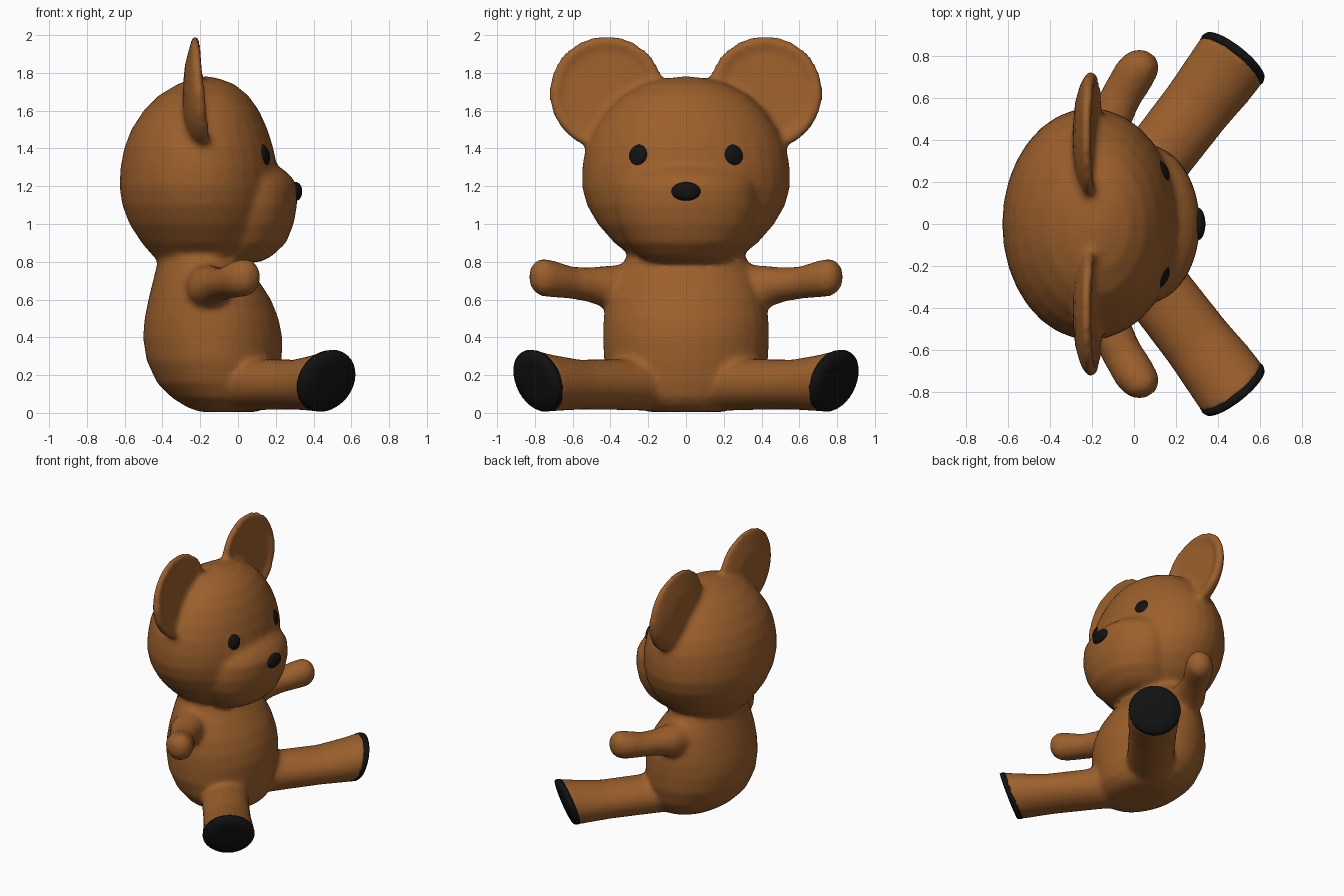
import bpy, bmesh
from math import sin, cos, pi
from mathutils import Vector as V


def material(name, color):
    m = bpy.data.materials.new(name)
    m.diffuse_color = color
    return m


BROWN = material("brown_plush", (0.33, 0.115, 0.025, 1))
BLACK = material("black", (0.006, 0.006, 0.006, 1))


def loft(bm, rings, n=32):
    """Skin elliptical rings given as (centre, half axis, half axis)."""
    loops = [[bm.verts.new(c + u * cos(2 * pi * i / n) + v * sin(2 * pi * i / n))
              for i in range(n)] for c, u, v in rings]
    for a, b in zip(loops, loops[1:]):
        for i in range(n):
            j = (i + 1) % n
            bm.faces.new((a[i], a[j], b[j], b[i]))
    bm.faces.new(loops[0][::-1])
    bm.faces.new(loops[-1])


def stack(bm, rows):
    """Upright form from rows of (z, back x, front x, half width)."""
    loft(bm, [(V(((a + b) / 2, 0, z)), V(((b - a) / 2, 0, 0)), V((0, w, 0)))
              for z, a, b, w in rows])


def limb(bm, side, heading, rows):
    """Limb from rows of (x, y, z, half width, half height, tilt)."""
    hx, hy = heading
    loft(bm, [(V((x, y * side, z)), V((hy, -hx * side, 0)) * w,
               V((hx * t, hy * t * side, 1)) * h) for x, y, z, w, h, t in rows])


def finish(bm, name, mat):
    bmesh.ops.recalc_face_normals(bm, faces=bm.faces)
    me = bpy.data.meshes.new(name)
    bm.to_mesh(me)
    bm.free()
    me.materials.append(mat)
    me.shade_smooth()
    ob = bpy.data.objects.new(name, me)
    bpy.context.collection.objects.link(ob)
    return ob


def ball(name, loc, radii, rot=(0, 0, 0)):
    bpy.ops.mesh.primitive_uv_sphere_add(segments=24, ring_count=14, location=loc, rotation=rot)
    ob = bpy.context.object
    ob.name = name
    ob.scale = radii
    ob.data.materials.append(BLACK)
    ob.data.shade_smooth()


bm = bmesh.new()

# torso
stack(bm, [(0.005, -0.2, 0.1, 0.2), (0.03, -0.27, 0.16, 0.28), (0.08, -0.35, 0.2, 0.35),
           (0.16, -0.43, 0.22, 0.4), (0.28, -0.485, 0.232, 0.435), (0.4, -0.503, 0.235, 0.44),
           (0.5, -0.495, 0.215, 0.437), (0.6, -0.475, 0.175, 0.42), (0.7, -0.45, 0.11, 0.385),
           (0.78, -0.43, 0.05, 0.34), (0.9, -0.4, 0.0, 0.28)])

# head
stack(bm, [(0.8, -0.41, 0.04, 0.24), (0.83, -0.45, 0.09, 0.29), (0.9, -0.51, 0.14, 0.38),
           (1.0, -0.575, 0.185, 0.468), (1.1, -0.613, 0.205, 0.525), (1.2, -0.628, 0.212, 0.552),
           (1.3, -0.622, 0.208, 0.55), (1.4, -0.603, 0.188, 0.533), (1.5, -0.565, 0.157, 0.49),
           (1.6, -0.5, 0.112, 0.42), (1.68, -0.42, 0.055, 0.335), (1.74, -0.32, -0.02, 0.22),
           (1.77, -0.24, -0.1, 0.11), (1.78, -0.19, -0.15, 0.03)])

# muzzle
stack(bm, [(0.8, -0.2, 0.12, 0.2), (0.83, -0.2, 0.18, 0.25), (0.9, -0.2, 0.255, 0.31),
           (1.0, -0.2, 0.295, 0.36), (1.1, -0.2, 0.313, 0.38), (1.2, -0.2, 0.313, 0.37),
           (1.25, -0.2, 0.285, 0.345), (1.29, -0.2, 0.24, 0.3), (1.32, -0.2, 0.18, 0.25)])

for s in (-1, 1):
    # arms
    limb(bm, s, (0.54, 0.84), [
        (-0.2, 0.2, 0.66, 0.13, 0.13, 0), (-0.15, 0.4, 0.665, 0.125, 0.115, 0),
        (-0.1, 0.52, 0.68, 0.1, 0.09, 0), (-0.06, 0.61, 0.69, 0.097, 0.085, 0),
        (0.0, 0.71, 0.71, 0.1, 0.098, 0), (0.04, 0.765, 0.718, 0.09, 0.1, 0),
        (0.065, 0.797, 0.72, 0.065, 0.075, 0), (0.078, 0.812, 0.72, 0.03, 0.035, 0)])
    # legs
    limb(bm, s, (0.62, 0.785), [
        (0.0, 0.17, 0.16, 0.17, 0.15, 0), (0.13, 0.34, 0.15, 0.165, 0.135, 0),
        (0.3, 0.56, 0.15, 0.168, 0.132, 0.1), (0.4, 0.69, 0.16, 0.178, 0.148, 0.25),
        (0.468, 0.783, 0.17, 0.183, 0.164, 0.32)])
    # ears, slightly dished at the front
    loft(bm, [(V((x, s * y, z)), V((0, r, 0)), V((lean * r, 0, r)))
              for x, y, z, r, lean in (
        (-0.195, 0.42, 1.695, 0.23, -0.1), (-0.175, 0.42, 1.695, 0.265, -0.1),
        (-0.177, 0.42, 1.695, 0.29, -0.1), (-0.2, 0.42, 1.697, 0.306, -0.1),
        (-0.225, 0.42, 1.697, 0.3, -0.05), (-0.255, 0.42, 1.69, 0.25, 0),
        (-0.28, 0.41, 1.68, 0.17, 0), (-0.29, 0.4, 1.67, 0.08, 0))])

# one plush skin
body = finish(bm, "plush_body", BROWN)
remesh = body.modifiers.new("merge", 'REMESH')
remesh.mode = 'VOXEL'
remesh.voxel_size = 0.02
remesh.use_smooth_shade = True
smooth = body.modifiers.new("soften", 'SMOOTH')
smooth.factor = 0.5
smooth.iterations = 5

for s, tag in ((-1, "right"), (1, "left")):
    # foot pads
    bm = bmesh.new()
    limb(bm, s, (0.62, 0.785), [
        (0.455, 0.767, 0.17, 0.179, 0.162, 0.32), (0.47, 0.786, 0.17, 0.183, 0.164, 0.32),
        (0.48, 0.798, 0.17, 0.176, 0.158, 0.32), (0.483, 0.802, 0.17, 0.1, 0.09, 0.32)])
    finish(bm, tag + "_foot_pad", BLACK)
    # eyes
    ball(tag + "_eye", (0.125, s * 0.253, 1.362), (0.035, 0.062, 0.064), (0, -0.2, s * 0.55))

# nose
ball("nose", (0.305, 0, 1.172), (0.035, 0.077, 0.05))
